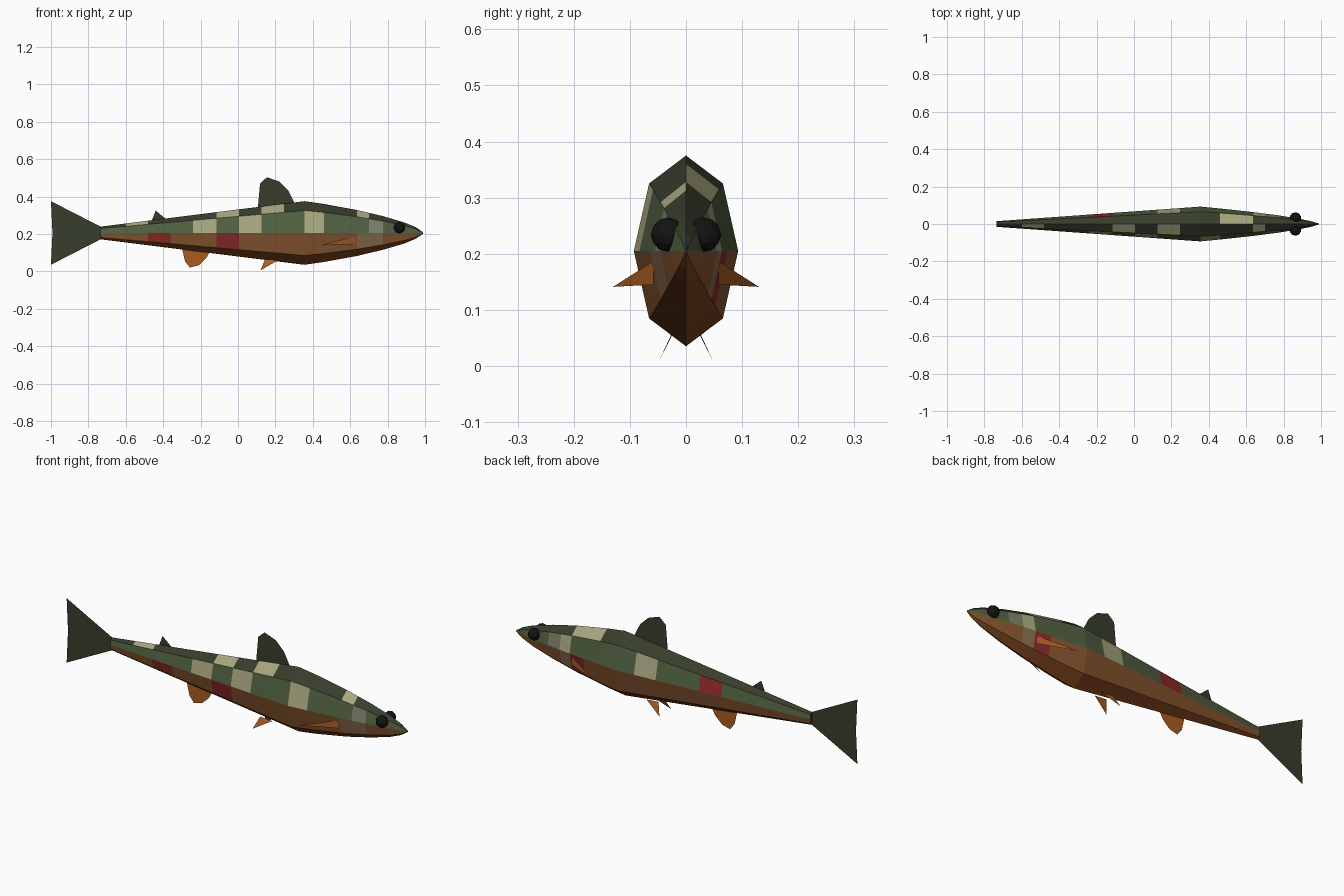
import bpy, bmesh
from math import sin, cos, pi

if "Cube" in bpy.data.objects:
    bpy.data.objects.remove(bpy.data.objects["Cube"])


def material(name, hex_code):
    def lin(c):
        c /= 255
        return c / 12.92 if c < 0.04 else ((c + 0.055) / 1.055) ** 2.4
    m = bpy.data.materials.new(name)
    m.diffuse_color = (*[lin(int(hex_code[i:i + 2], 16)) for i in (0, 2, 4)], 1)
    m.use_nodes = True
    m.node_tree.nodes["Principled BSDF"].inputs["Base Color"].default_value = m.diffuse_color
    return m


NAMES = {"back": "383d2c", "side": "506040", "flank": "885730", "belly": "7c431b",
         "pale": "a8a780", "red": "8e2a28", "grey": "7b8068", "tan": "8a6c50",
         "fin": "a85c22", "black": "121412"}
MATS = {n: material(n, h) for n, h in NAMES.items()}
ORDER = list(NAMES)


def make_object(name, bm, mats):
    me = bpy.data.meshes.new(name)
    bm.to_mesh(me)
    bm.free()
    for m in mats:
        me.materials.append(MATS[m])
    ob = bpy.data.objects.new(name, me)
    bpy.context.collection.objects.link(ob)
    return ob


# Body: octagonal sections swept along x, tinted by row and by patch
KEYS = [(-0.735, 0.015, 0.034), (0.355, 0.093, 0.17), (0.46, 0.083, 0.155),
        (0.635, 0.064, 0.123), (0.775, 0.046, 0.09), (0.89, 0.027, 0.056),
        (0.95, 0.014, 0.031), (0.99, 0.002, 0.004)]
XS = [-0.735, -0.6, -0.48, -0.36, -0.24, -0.115, 0.005, 0.125, 0.245,
      0.355, 0.46, 0.55, 0.635, 0.70, 0.775, 0.845, 0.89, 0.95, 0.99]
ROWS = ["back", "side", "flank", "belly", "belly", "flank", "side", "back"]
# (row, column) patches; rows 0-3 lie on +y from top down, 4-7 on -y from below up
PATCHES = {"pale": [(7, 1), (7, 5), (7, 7), (7, 12), (6, 4), (6, 6), (6, 9),
                    (0, 10), (0, 11), (1, 7), (1, 12)],
           "red": [(5, 2), (5, 5), (1, 4), (2, 11)],
           "grey": [(6, 13), (1, 13)],
           "tan": [(5, 12), (5, 13), (2, 12)]}
PATCH_AT = {cell: n for n, cells in PATCHES.items() for cell in cells}


def section(x):
    for (x0, w0, h0), (x1, w1, h1) in zip(KEYS, KEYS[1:]):
        if x <= x1:
            t = (x - x0) / (x1 - x0)
            return w0 + (w1 - w0) * t, h0 + (h1 - h0) * t


bm = bmesh.new()
rings = []
for x in XS:
    w, h = section(x)
    rings.append([bm.verts.new((x, w * sin(k * pi / 4), 0.205 + h * cos(k * pi / 4)))
                  for k in range(8)])
for c, (a, b) in enumerate(zip(rings, rings[1:])):
    for r in range(8):
        s = (r + 1) % 8
        f = bm.faces.new((a[r], a[s], b[s], b[r]))
        f.material_index = ORDER.index(PATCH_AT.get((r, c), ROWS[r]))
for ring in (rings[0], rings[-1]):
    bm.faces.new(ring)
bmesh.ops.recalc_face_normals(bm, faces=bm.faces)
make_object("body", bm, ORDER)


def sheet(name, points, mat):
    bm = bmesh.new()
    bm.faces.new([bm.verts.new(p) for p in points])
    return make_object(name, bm, [mat])


# Fins on the centre plane, outlined in x and z
CENTRE_FINS = {
    "tail_fin": ("back", [(-0.735, 0.171), (-0.735, 0.239), (-1, 0.375), (-0.992, 0.205), (-1, 0.035)]),
    "dorsal_fin": ("back", [(0.105, 0.32), (0.107, 0.35), (0.118, 0.47), (0.155, 0.503),
                            (0.22, 0.48), (0.268, 0.433), (0.305, 0.36)]),
    "rear_dorsal_fin": ("back", [(-0.465, 0.26), (-0.44, 0.325), (-0.39, 0.283), (-0.385, 0.27)]),
    "anal_fin": ("fin", [(-0.3, 0.125), (-0.283, 0.053), (-0.257, 0.02), (-0.21, 0.032),
                         (-0.17, 0.07), (-0.145, 0.115)])}
for name, (mat, pts) in CENTRE_FINS.items():
    sheet(name, [(x, 0, z) for x, z in pts], mat)

# Paired fins and eyes
for side, s in (("left", 1), ("right", -1)):
    sheet(side + "_pectoral_fin",
          [(0.625, 0.058 * s, 0.187), (0.625, 0.058 * s, 0.145), (0.445, 0.13 * s, 0.141)], "fin")
    sheet(side + "_pelvic_fin",
          [(0.145, 0.022 * s, 0.065), (0.215, 0.022 * s, 0.06), (0.12, 0.05 * s, 0.005)], "fin")
    bm = bmesh.new()
    bmesh.ops.create_icosphere(bm, subdivisions=2, radius=0.031)
    eye = make_object(side + "_eye", bm, ["black"])
    eye.location = (0.863, 0.032 * s, 0.234)
